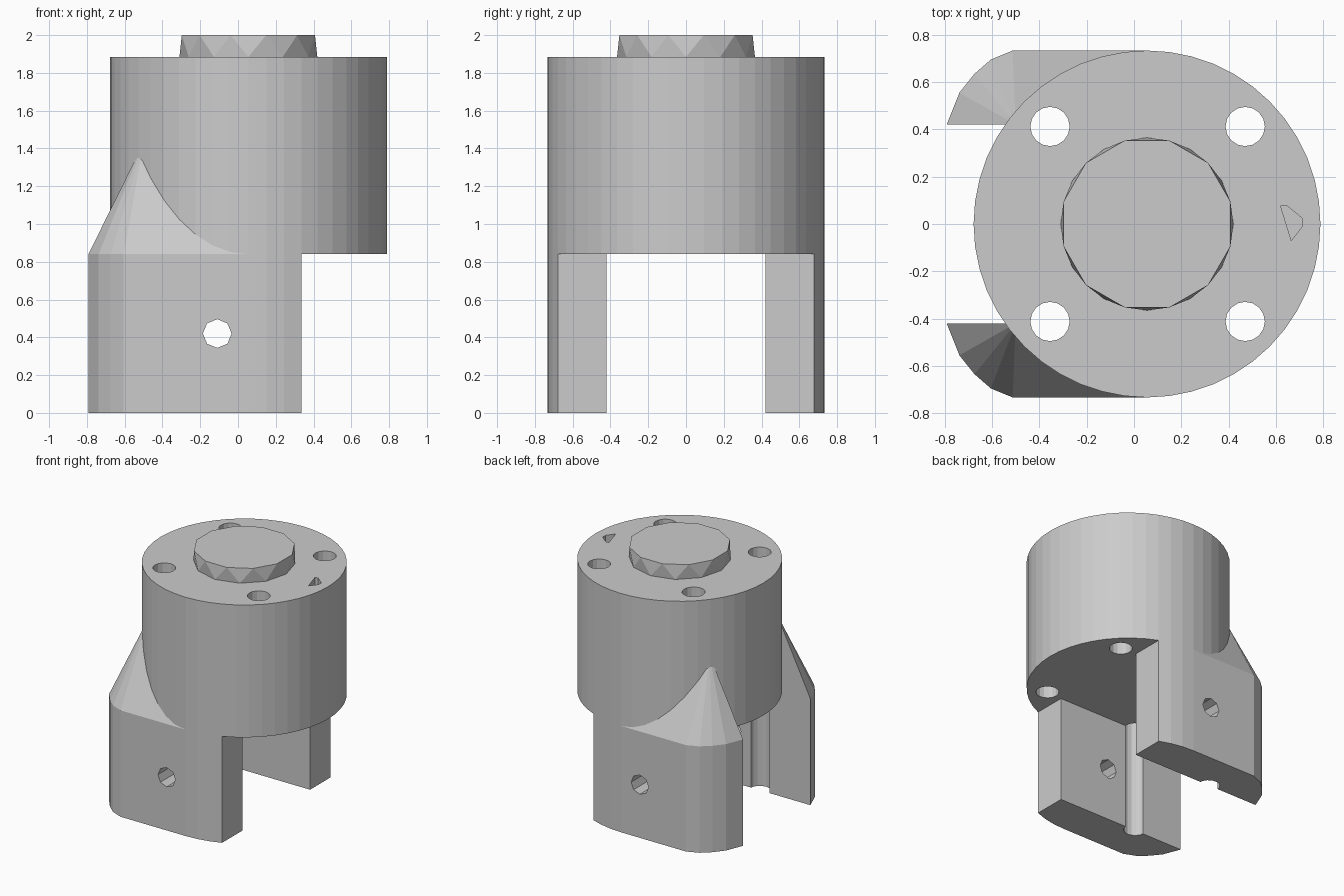
import bpy, bmesh
from math import sin, cos, radians, pi
from mathutils import Matrix

if "Cube" in bpy.data.objects:
    bpy.data.objects.remove(bpy.data.objects["Cube"])

CX, R = 0.055, 0.733          # axis offset and radius of the main body
Z0, Z1, Z2 = 0.84, 1.885, 2.0  # body underside, body top, boss top
INNER = 0.42                  # inner face of the legs


def finish(bm, name):
    bmesh.ops.recalc_face_normals(bm, faces=bm.faces)
    me = bpy.data.meshes.new(name)
    bm.to_mesh(me)
    bm.free()
    ob = bpy.data.objects.new(name, me)
    bpy.context.collection.objects.link(ob)
    return ob


def cylinder(name, x, y, za, zb, r, n):
    bm = bmesh.new()
    bmesh.ops.create_cone(bm, cap_ends=True, segments=n, radius1=r, radius2=r,
                          depth=zb - za,
                          matrix=Matrix.Translation((x, y, (za + zb) / 2)))
    return finish(bm, name)


def hull(name, points):
    bm = bmesh.new()
    for p in points:
        bm.verts.new(p)
    res = bmesh.ops.convex_hull(bm, input=bm.verts)
    bmesh.ops.dissolve_limit(bm, angle_limit=radians(0.5),
                             verts=bm.verts, edges=bm.edges)
    return finish(bm, name)


def boolean(target, tool, op):
    mod = target.modifiers.new(op, 'BOOLEAN')
    mod.operation, mod.object, mod.solver = op, tool, 'EXACT'
    bpy.context.view_layer.objects.active = target
    bpy.ops.object.modifier_apply(modifier=mod.name)
    bpy.data.objects.remove(tool)


# Main round body
body = cylinder("clevis_body", CX, 0, Z0, Z1, R, 48)

# Two legs, each rising into a sloped gusset against the body
outline = [(-0.792, INNER), (-0.738, 0.555), (-0.674, 0.635),
           (-0.605, 0.695), (-0.513, R)]
outline += [(CX + R * cos(radians(a)), R * sin(radians(a)))
            for a in (90, 82.5, 75, 67.5)]
outline.append((CX + R * cos(radians(67.5)), INNER))
for s, name in ((1, "back_leg"), (-1, "front_leg")):
    pts = [(x, s * y, z) for z in (0, Z0) for x, y in outline]
    pts += [(-0.50, s * INNER, 1.43), (0.30, s * INNER, 1.43)]
    boolean(body, hull(name, pts), 'UNION')

# Four vertical bolt holes; the left pair also groove the legs
for x in (-0.355, 0.47):
    for y in (-0.412, 0.412):
        boolean(body, cylinder("bolt_hole", x, y, -0.2, 2.2, 0.083, 16), 'DIFFERENCE')

# Cross pin hole through both legs
pin = cylinder("pin_hole", 0, 0, -1, 1, 0.076, 8)
pin.data.transform(Matrix.Translation((-0.11, 0, 0.42)) @ Matrix.Rotation(pi / 2, 4, 'X'))
boolean(body, pin, 'DIFFERENCE')

# Small blind notch in the top face
notch = [(0.62, 0.075), (0.645, 0.078), (0.71, 0.025), (0.71, -0.012), (0.665, -0.07)]
boolean(body, hull("notch", [(x, y, z) for z in (1.78, 1.95) for x, y in notch]),
        'DIFFERENCE')

# Faceted boss on top: twelve sides, top ring turned half a step
boss_pts = [(CX + 0.365 * cos(radians(30 * i + t)), 0.365 * sin(radians(30 * i + t)), z)
            for z, t in ((Z1, 0), (Z2, 15)) for i in range(12)]
hull("top_boss", boss_pts)
